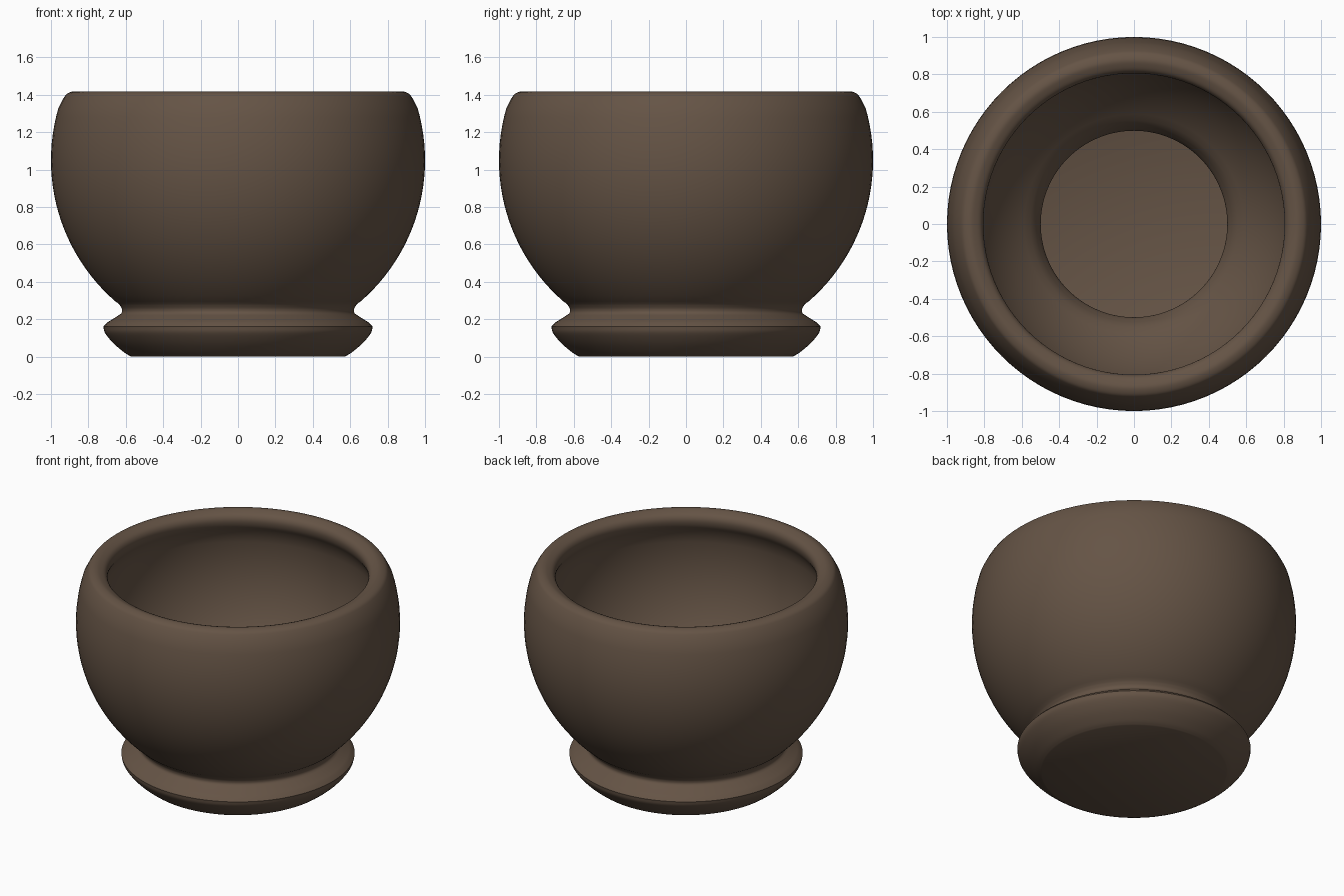
import bpy, bmesh, math
from mathutils import Vector

if "Cube" in bpy.data.objects:
    bpy.data.objects.remove(bpy.data.objects["Cube"])

brown = bpy.data.materials.new("brown clay")
brown.diffuse_color = (0.13, 0.088, 0.06, 1)
brown.use_nodes = True
brown.node_tree.nodes["Principled BSDF"].inputs["Base Color"].default_value = brown.diffuse_color
SEG = 96


def smooth(pts, n=4):
    """Catmull-Rom curve through the profile points."""
    p = [Vector(q) for q in pts]
    p = [2 * p[0] - p[1]] + p + [2 * p[-1] - p[-2]]
    out = []
    for a, b, c, d in zip(p, p[1:], p[2:], p[3:]):
        for k in range(n):
            t = k / n
            out.append(0.5 * (2 * b + (c - a) * t + (2 * a - 5 * b + 4 * c - d) * t * t
                              + (3 * b - a - 3 * c + d) * t ** 3))
    return out + [p[-2]]


def arc(cr, cz, rad, a0, a1, n):
    """Arc of profile points, angles in degrees."""
    return [(cr + rad * math.cos(math.radians(a0 + (a1 - a0) * i / n)),
             cz + rad * math.sin(math.radians(a0 + (a1 - a0) * i / n))) for i in range(n + 1)]


def lathe(name, profile):
    """Spin (radius, z) points round z and close both ends with flat discs."""
    bm = bmesh.new()
    rings = [[bm.verts.new((r * math.cos(2 * math.pi * i / SEG),
                            r * math.sin(2 * math.pi * i / SEG), z)) for i in range(SEG)]
             for r, z in profile]
    for a, b in zip(rings, rings[1:]):
        for i in range(SEG):
            j = (i + 1) % SEG
            bm.faces.new((a[i], a[j], b[j], b[i]))
    bm.faces.new(rings[0][::-1])
    bm.faces.new(rings[-1])
    me = bpy.data.meshes.new(name)
    bm.to_mesh(me)
    bm.free()
    me.materials.append(brown)
    ob = bpy.data.objects.new(name, me)
    bpy.context.collection.objects.link(ob)
    bpy.context.view_layer.objects.active = ob
    ob.select_set(True)
    bpy.ops.object.shade_smooth_by_angle(angle=math.radians(35))


# foot: rounded underside up to the sharp outer edge, then slope to the neck
foot = smooth([(0.57, 0.0), (0.605, 0.02), (0.665, 0.07), (0.71, 0.125), (0.72, 0.16)])
slope = smooth([(0.70, 0.182), (0.66, 0.207), (0.625, 0.23)], 3)
neck = smooth([(0.62, 0.24), (0.622, 0.258), (0.637, 0.282)], 3)
# bowl outside is nearly a sphere, with a thick rolled rim
outside = arc(0, 1.05, 1.0, -49, 16, 24)
rim = smooth([(0.935, 1.378), (0.915, 1.405), (0.88, 1.418), (0.85, 1.412), (0.82, 1.395),
              (0.806, 1.365), (0.812, 1.325), (0.835, 1.285)])
# bowl inside follows the outside, narrows at the neck and opens into the hollow foot
inside = arc(0, 1.05, 0.88, 12, -51, 22)
hollow = smooth([(0.53, 0.335), (0.505, 0.285), (0.50, 0.245), (0.525, 0.21), (0.59, 0.165),
                 (0.58, 0.14), (0.54, 0.12)])
lathe("plant_pot", foot + slope + neck + outside + rim + inside + hollow)
